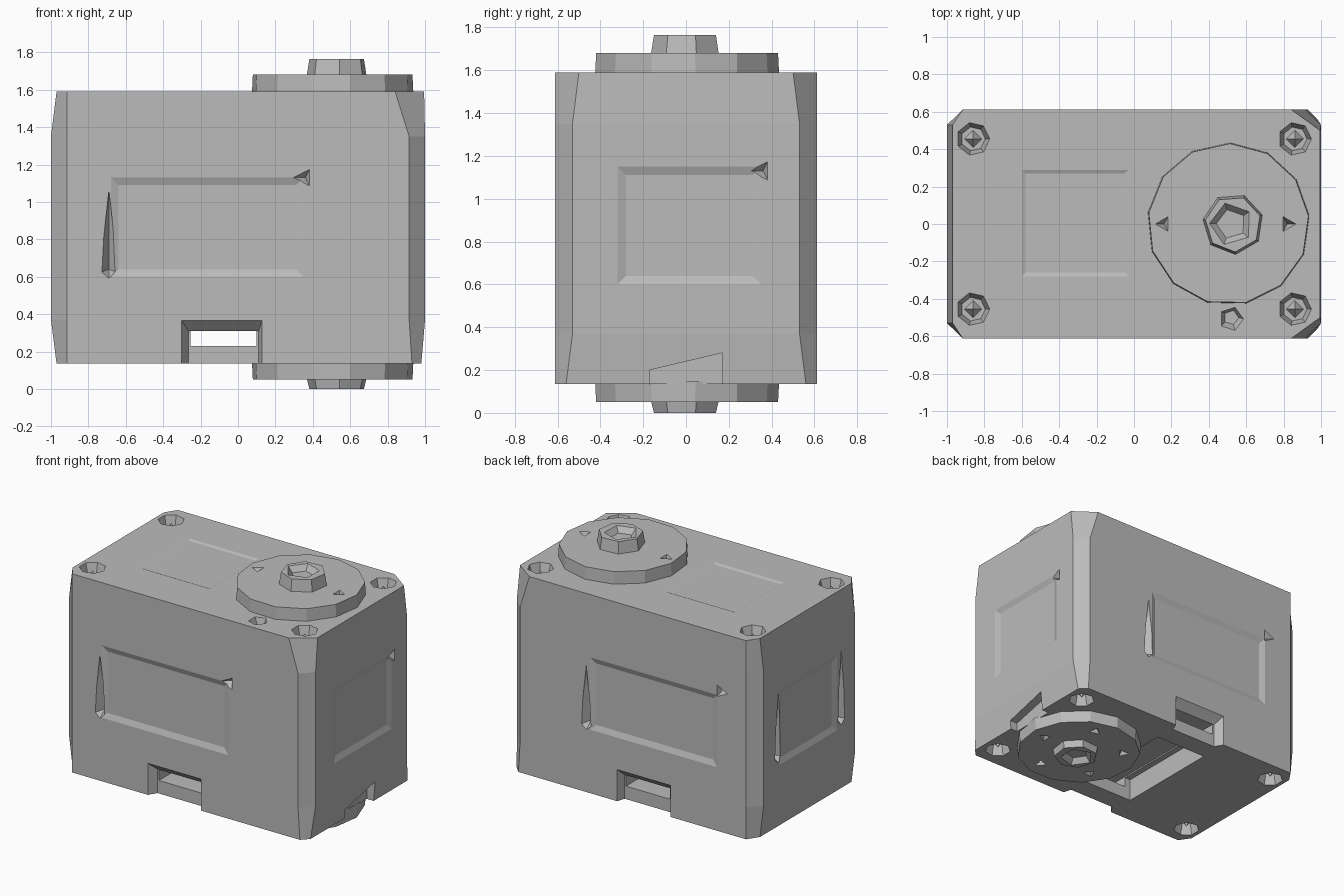
import bpy, bmesh, math

cube = bpy.data.objects.get("Cube")
if cube:
    bpy.data.objects.remove(cube, do_unlink=True)

grey = bpy.data.materials.new("plain grey")
grey.use_nodes = True
COLOUR = (0.5, 0.5, 0.5, 1)
grey.diffuse_color = COLOUR
grey.node_tree.nodes["Principled BSDF"].inputs["Base Color"].default_value = COLOUR

TOP, BOTTOM, DEPTH = 1.59, 0.135, 0.612


def finish(bm, name):
    bmesh.ops.recalc_face_normals(bm, faces=bm.faces)
    mesh = bpy.data.meshes.new(name)
    bm.to_mesh(mesh)
    bm.free()
    mesh.materials.append(grey)
    ob = bpy.data.objects.new(name, mesh)
    bpy.context.scene.collection.objects.link(ob)
    return ob


def loft(name, rings):
    """Closed solid through rings with equal point counts."""
    bm = bmesh.new()
    vs = [[bm.verts.new(p) for p in ring] for ring in rings]
    n = len(vs[0])
    for a, b in zip(vs, vs[1:]):
        for i in range(n):
            j = (i + 1) % n
            bm.faces.new((a[i], a[j], b[j], b[i]))
    bm.faces.new(vs[0])
    bm.faces.new(vs[-1])
    return finish(bm, name)


def hull(name, points):
    bm = bmesh.new()
    for p in points:
        bm.verts.new(p)
    bmesh.ops.convex_hull(bm, input=bm.verts)
    return finish(bm, name)


def circle(x, y, z, r, sides, turn=0.0):
    return [(x + r * math.cos(turn + math.tau * i / sides),
             y + r * math.sin(turn + math.tau * i / sides), z) for i in range(sides)]


def on(side, u, v, d):
    """Point at u, v on a side of the body, d inwards."""
    return {"front": (u, -DEPTH + d, v), "back": (u, DEPTH - d, v),
            "left": (1 - d, u, v), "right": (-1 + d, u, v),
            "top": (u, v, TOP - d), "bottom": (u, v, BOTTOM + d)}[side]


def rect(side, u0, u1, v0, v1, d):
    return [on(side, u, v, d) for u, v in ((u0, v0), (u1, v0), (u1, v1), (u0, v1))]


def box(x0, x1, y0, y1, z0, z1):
    return loft("cutter", [[(x0, y0, z), (x1, y0, z), (x1, y1, z), (x0, y1, z)]
                           for z in (z0, z1)])


def panel(side, u0, u1, v0, v1, depth=0.015, slope=0.04):
    """Cutter for a shallow panel with sloping edges."""
    s = slope
    return loft("cutter", [rect(side, u0 - s, u1 + s, v0 - s, v1 + s, -depth),
                           rect(side, u0 + s, u1 - s, v0 + s, v1 - s, depth)])


def drop(side, u, low, high, w=0.05, depth=0.06):
    """Cutter for a tapering teardrop groove."""
    return hull("cutter", [on(side, u, high, -0.02), on(side, u - w, low, -0.02),
                           on(side, u + w, low, -0.02), on(side, u, low - 0.045, -0.02),
                           on(side, u, low + 0.02, depth), on(side, u, high - 0.02, 0.025)])


def pit(side, u, v):
    """Cutter for a small three-cornered dent."""
    return hull("cutter", [on(side, u - 0.07, v, -0.02), on(side, u + 0.05, v + 0.06, -0.02),
                           on(side, u + 0.05, v - 0.06, -0.02), on(side, u + 0.02, v, 0.05)])


def cut(ob, cutters):
    for c in cutters:
        c.hide_render = True
        mod = ob.modifiers.new("cut", 'BOOLEAN')
        mod.operation, mod.solver, mod.object = 'DIFFERENCE', 'EXACT', c
    bpy.context.view_layer.update()
    graph = bpy.context.evaluated_depsgraph_get()
    mesh = bpy.data.meshes.new_from_object(ob.evaluated_get(graph))
    ob.modifiers.clear()
    ob.data = mesh
    for c in cutters:
        bpy.data.objects.remove(c, do_unlink=True)


# Body with chamfered uprights and slightly drawn-in ends
def body_ring(z, left, right, cx, cy):
    y = DEPTH
    return [(left, -0.53, z), (-0.915, -y, z), (cx, -y, z), (right, -cy, z),
            (right, cy, z), (cx, y, z), (-0.915, y, z), (left, 0.53, z)]


body = loft("body", [body_ring(BOTTOM, -0.97, 0.98, 0.93, 0.56),
                     body_ring(0.37, -1, 1, 0.915, 0.53),
                     body_ring(1.35, -1, 1, 0.915, 0.53),
                     body_ring(TOP, -0.97, 0.995, 0.84, 0.5)])

# Shallow panels on the sides and top
cutters = [panel(s, -0.68, 0.35, 0.6, 1.13) for s in ("front", "back")]
cutters += [panel(s, -0.32, 0.35, 0.6, 1.15) for s in ("left", "right")]
cutters.append(panel("top", -0.6, -0.03, -0.28, 0.29, 0.008, 0.02))

# Teardrop grooves and dents
cutters += [drop("front", -0.69, 0.62, 1.07), drop("back", 0.38, 0.62, 1.07),
            drop("right", 0.36, 0.65, 1.14), drop("right", -0.37, 0.65, 1.18),
            pit("front", 0.34, 1.13), pit("back", -0.72, 1.16), pit("left", 0.34, 1.13)]

# Slot through the base, with a bar left at each end
cutters += [box(-0.3, 0.12, -0.4, 0.4, 0.08, 0.3), box(-0.255, 0.1, -0.8, 0.8, 0.23, 0.31)]
for s in ("front", "back"):
    cutters.append(loft("cutter", [rect(s, -0.315, 0.135, 0.1, 0.385, -0.02),
                                   rect(s, -0.265, 0.11, 0.1, 0.31, 0.06)]))

# Wedge notch at the foot of the left end
cutters.append(hull("cutter", [on("left", y, z, d) for d in (-0.05, 0.075)
                               for y, z in ((-0.17, 0.1), (0.17, 0.1), (0.17, 0.28), (-0.17, 0.2))]))

# Corner pockets above and below, and one small pocket by the lid
spots = [(sx * 0.86, sy * 0.455) for sx in (-1, 1) for sy in (-1, 1)]
for x, y in spots:
    for z, way in ((TOP, -1), (BOTTOM, 1)):
        cutters.append(loft("cutter", [circle(x, y, z - way * 0.02, 0.095, 7),
                                       circle(x, y, z + way * 0.08, 0.065, 7)]))
cutters.append(loft("cutter", [circle(0.52, -0.51, TOP + 0.02, 0.075, 5),
                               circle(0.52, -0.5, TOP - 0.05, 0.04, 5)]))
cut(body, cutters)

# Pointed studs in the corner pockets
for x, y in spots:
    for label, z, way in (("upper", TOP, -1), ("lower", BOTTOM, 1)):
        hull(label + "_stud", circle(x, y, z + way * 0.085, 0.05, 4) + [(x, y, z + way * 0.02)])


# Round lid and base plate, each with a hollow hub
def disc(name, z0, z1, z2, dents):
    way = 1 if z1 > z0 else -1
    plate = loft(name, [circle(0.505, 0, z0 - way * 0.012, 0.435, 13, 0.1),
                        circle(0.505, 0, z1, 0.43, 13, 0.1)])
    cut(plate, [hull("cutter", circle(x, y, z1 + way * 0.01, 0.055, 3, t)
                     + [(x, y, z1 - way * 0.05)]) for x, y, t in dents])
    hub = loft(name + "_hub", [circle(0.53, 0, z1 - way * 0.01, 0.165, 7, 0.3),
                               circle(0.53, 0, z2, 0.15, 7, 0.3)])
    cut(hub, [loft("cutter", [circle(0.52, 0, z2 + way * 0.01, 0.125, 5, 0.6),
                              circle(0.52, 0, z2 - way * 0.04, 0.08, 5, 0.6)])])


disc("lid", TOP, 1.68, 1.765, [(0.16, 0, math.pi), (0.82, 0, 0)])
ring = [math.tau * i / 5 for i in range(5)]
disc("base_plate", BOTTOM, 0.05, 0.0,
     [(0.505 + 0.31 * math.cos(a), 0.31 * math.sin(a), a) for a in ring])
